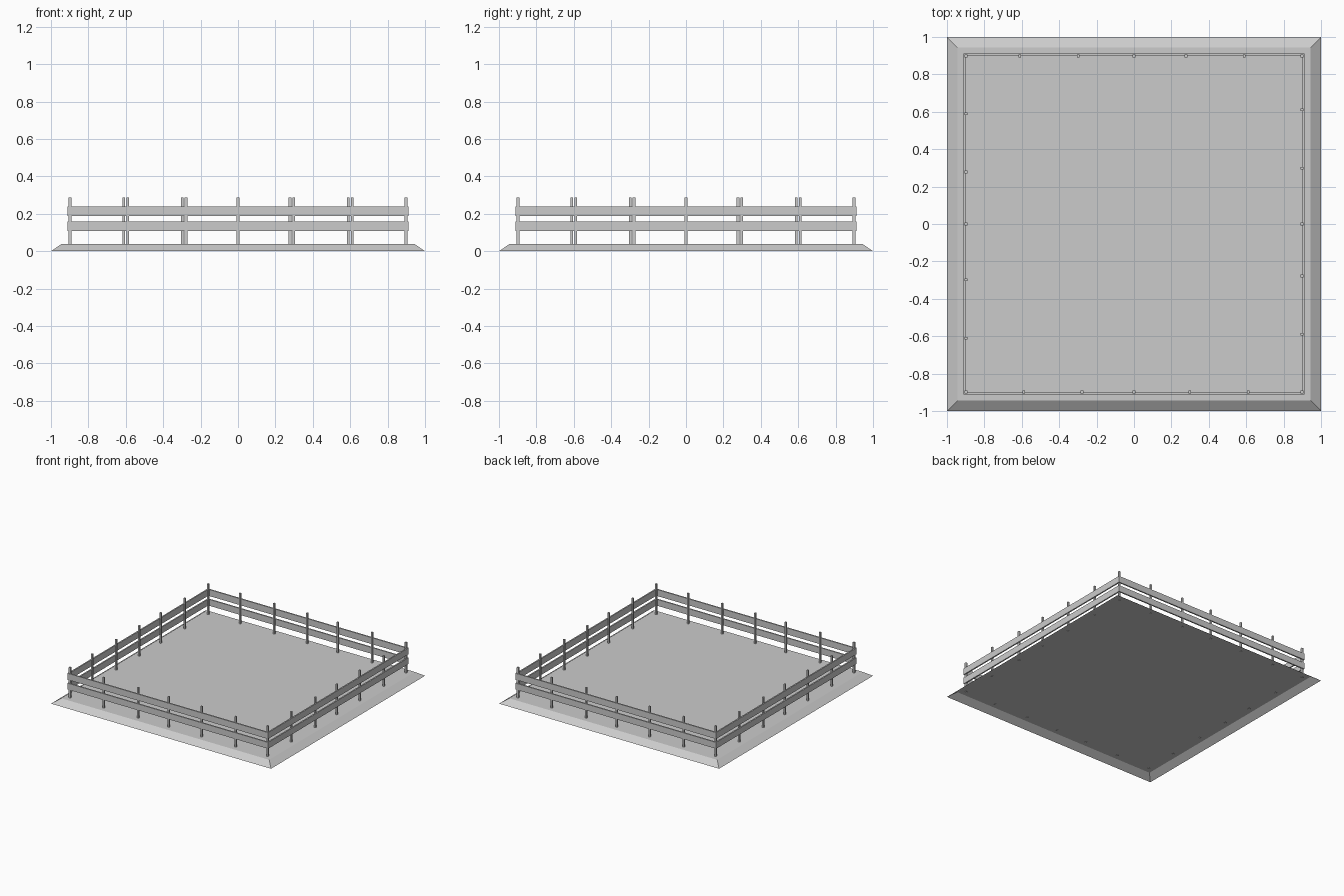
import bpy, bmesh, math
from mathutils import Matrix, Vector

if "Cube" in bpy.data.objects:
    bpy.data.objects.remove(bpy.data.objects["Cube"])


def make_object(name, bm):
    mesh = bpy.data.meshes.new(name)
    bm.to_mesh(mesh)
    bm.free()
    obj = bpy.data.objects.new(name, mesh)
    bpy.context.collection.objects.link(obj)
    return obj


def square_loop(bm, half, z):
    return [bm.verts.new((sx * half, sy * half, z))
            for sx, sy in ((-1, -1), (1, -1), (1, 1), (-1, 1))]


def bridge(bm, a, b):
    for i in range(4):
        j = (i + 1) % 4
        bm.faces.new((a[i], a[j], b[j], b[i]))


# Platform: flat deck with sloping skirt, open underneath
bm = bmesh.new()
lower = square_loop(bm, 1.0, 0.0)
upper = square_loop(bm, 0.945, 0.038)
bridge(bm, lower, upper)
bm.faces.new(upper)
make_object("platform", bm)


# Rails: continuous square bands around the platform
def rail(name, z0, z1, outer=0.912, inner=0.901):
    bm = bmesh.new()
    loops = [square_loop(bm, h, z) for h, z in
             ((outer, z0), (outer, z1), (inner, z1), (inner, z0))]
    for i in range(4):
        bridge(bm, loops[i], loops[(i + 1) % 4])
    make_object(name, bm)


rail("lower_rail", 0.107, 0.159)
rail("upper_rail", 0.187, 0.24)

# Posts: one side's layout turned around the four sides
POST_W, POST_Z0, POST_Z1 = 0.014, 0.035, 0.288
side_positions = (-0.898, -0.59, -0.278, 0.0, 0.298, 0.61)
sides = ("front", "right", "back", "left")
for k, side in enumerate(sides):
    turn = Matrix.Rotation(k * math.pi / 2, 4, 'Z')
    bm = bmesh.new()
    for x in side_positions:
        centre = Vector((x, -0.898, (POST_Z0 + POST_Z1) / 2))
        size = Matrix.Diagonal((POST_W, POST_W, POST_Z1 - POST_Z0, 1))
        bmesh.ops.create_cube(bm, size=1,
                              matrix=turn @ Matrix.Translation(centre) @ size)
    make_object(side + "_posts", bm)
